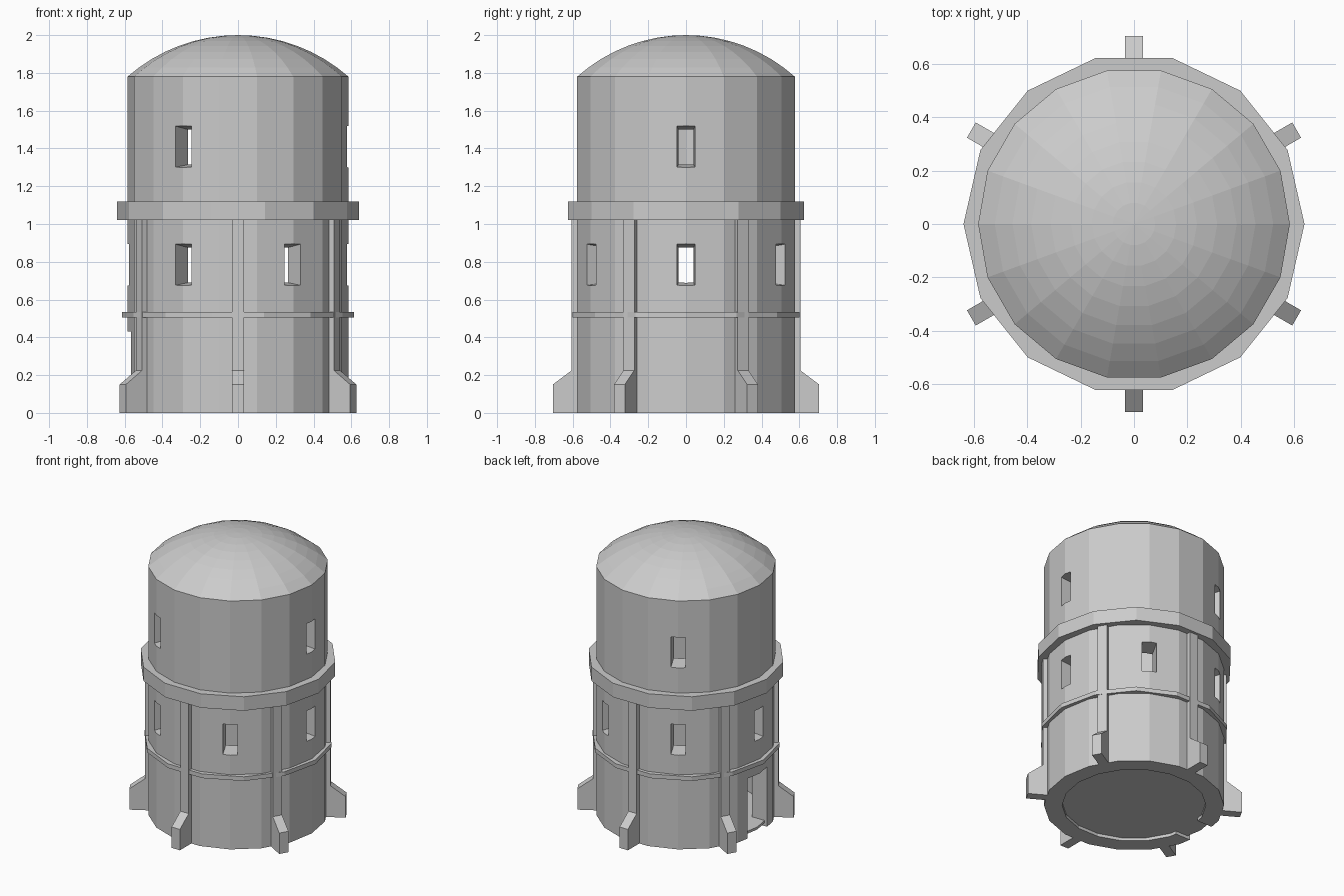
import bpy, bmesh
from math import sin, cos, asin, radians, tau
from mathutils import Matrix

cube = bpy.data.objects.get("Cube")
if cube:
    bpy.data.objects.remove(cube, do_unlink=True)

stone = bpy.data.materials.new("pale_grey_stone")
stone.use_nodes = True
GREY = (0.6, 0.6, 0.6, 1)
stone.diffuse_color = GREY
stone.node_tree.nodes["Principled BSDF"].inputs["Base Color"].default_value = GREY

R, WALL_IN, EAVES = 0.585, 0.467, 1.78


def finish(name, bm):
    bmesh.ops.recalc_face_normals(bm, faces=bm.faces[:])
    mesh = bpy.data.meshes.new(name)
    bm.to_mesh(mesh)
    bm.free()
    mesh.materials.append(stone)
    ob = bpy.data.objects.new(name, mesh)
    bpy.context.collection.objects.link(ob)
    return ob


def lathe(name, profile, sides):
    """Spin a closed (radius, z) profile around the z axis."""
    bm = bmesh.new()
    rings = []
    for i in range(sides):
        a = tau * i / sides
        rings.append([bm.verts.new((r * cos(a), r * sin(a), z)) for r, z in profile])
    n = len(profile)
    for i in range(sides):
        a, b = rings[i], rings[(i + 1) % sides]
        for j in range(n):
            k = (j + 1) % n
            bm.faces.new((a[j], b[j], b[k], a[k]))
    bmesh.ops.remove_doubles(bm, verts=bm.verts[:], dist=1e-5)
    bmesh.ops.dissolve_degenerate(bm, edges=bm.edges[:], dist=1e-5)
    return finish(name, bm)


def tube(name, r_in, r_out, z0, z1, sides):
    return lathe(name, [(r_in, z0), (r_out, z0), (r_out, z1), (r_in, z1)], sides)


def add_opening(bm, angle, outer, inner):
    """Tapered block along +x; each end is (radius, half width, bottom, top)."""
    ends = [[bm.verts.new((r, y, z)) for y, z in ((-w, lo), (w, lo), (w, hi), (-w, hi))]
            for r, w, lo, hi in (outer, inner)]
    a, b = ends
    bm.faces.new(a)
    bm.faces.new(b[::-1])
    for i in range(4):
        j = (i + 1) % 4
        bm.faces.new((a[j], a[i], b[i], b[j]))
    bmesh.ops.rotate(bm, verts=a + b, matrix=Matrix.Rotation(radians(angle), 3, "Z"))


# Hollow tower wall
wall = tube("tower_wall", WALL_IN, R, 0, EAVES, 18)

# Window and door openings
bm = bmesh.new()
lower = [(60 * i, 0.675) for i in range(6)]
upper = [(120 * i, 1.30) for i in range(3)]
for angle, sill in lower + upper:
    add_opening(bm, angle, (0.61, 0.05, sill - 0.003, sill + 0.223),
                (0.44, 0.038, sill + 0.017, sill + 0.197))
add_opening(bm, 180, (0.65, 0.11, -0.1, 0.43), (0.40, 0.11, -0.1, 0.43))
cutter = finish("opening_cutter", bm)
cutter.hide_render = True
mod = wall.modifiers.new("openings", "BOOLEAN")
mod.operation = "DIFFERENCE"
mod.solver = "EXACT"
mod.object = cutter
bpy.context.view_layer.objects.active = wall
bpy.ops.object.modifier_apply(modifier=mod.name)
bpy.data.objects.remove(cutter, do_unlink=True)

# Floor slab, slightly recessed from below and reaching into the doorway
lathe("floor", [(0, 0.022), (0.565, 0.022), (0.565, 0.04), (0, 0.04)], 18)

# Domed roof: a shallow spherical cap
rise = 2 - EAVES
ball = (R * R + rise * rise) / (2 * rise)
sweep = asin(R / ball)
cap = [(ball * sin(sweep * i / 8), 2 - ball + ball * cos(sweep * i / 8)) for i in range(9)]
lathe("dome_roof", cap + [(0, EAVES)], 18)

# Encircling bands
tube("wide_band", 0.53, 0.64, 1.02, 1.12, 14)
tube("narrow_band", 0.53, 0.615, 0.505, 0.535, 14)

# Buttresses with flared feet
side = [(0.55, 0), (0.705, 0), (0.705, 0.15), (0.605, 0.225), (0.605, 1.025), (0.55, 1.025)]
for i in range(6):
    bm = bmesh.new()
    face = bm.faces.new([bm.verts.new((x, -0.033, z)) for x, z in side])
    out = bmesh.ops.extrude_face_region(bm, geom=[face], use_keep_orig=True)
    moved = [v for v in out["geom"] if isinstance(v, bmesh.types.BMVert)]
    bmesh.ops.translate(bm, verts=moved, vec=(0, 0.066, 0))
    bmesh.ops.rotate(bm, verts=bm.verts[:], matrix=Matrix.Rotation(radians(30 + 60 * i), 3, "Z"))
    finish(f"buttress_{i + 1}", bm)
